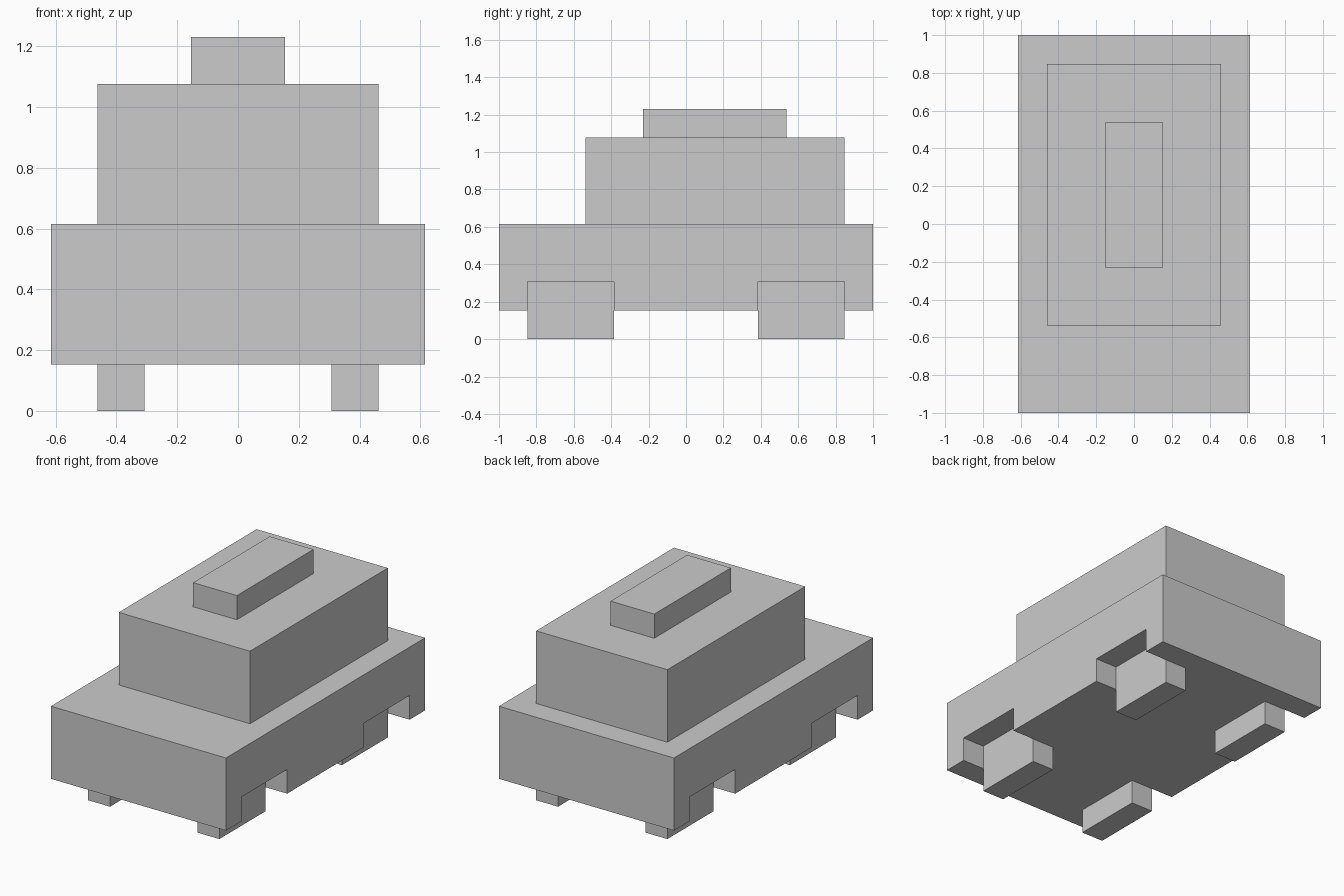
import bpy

if "Cube" in bpy.data.objects:
    bpy.data.objects.remove(bpy.data.objects["Cube"])

U = 2 / 13  # the model sits on a regular block grid, 13 blocks long


def box(name, x, y, z):
    """Box from (min, max) ranges given in grid blocks."""
    bpy.ops.mesh.primitive_cube_add(size=1)
    ob = bpy.context.object
    ob.name = ob.data.name = name
    ob.location = [(r[0] + r[1]) / 2 * U for r in (x, y, z)]
    ob.scale = [(r[1] - r[0]) * U for r in (x, y, z)]
    bpy.ops.object.transform_apply(location=True, rotation=False, scale=True)
    return ob


def span(sign, a, b):
    return tuple(sorted((sign * a, sign * b)))


# Stacked car body, cabin and roof block
body = box("body", (-4, 4), (-6.5, 6.5), (1, 4))
box("cabin", (-3, 3), (-3.5, 5.5), (4, 7))
box("roof_block", (-1, 1), (-1.5, 3.5), (7, 8))

# Four inset wheels, each in an arch cut from the side of the body
for sx, side in ((-1, "left"), (1, "right")):
    for sy, end in ((-1, "front"), (1, "back")):
        y = span(sy, 2.5, 5.5)
        box(f"{end}_{side}_wheel", span(sx, 2, 3), y, (0, 2))
        cutter = box("arch_cutter", span(sx, 2.5, 5), y, (0, 2))
        cutter.hide_render = True
        mod = body.modifiers.new("arch", 'BOOLEAN')
        mod.operation = 'DIFFERENCE'
        mod.solver = 'EXACT'
        mod.object = cutter
        bpy.context.view_layer.objects.active = body
        bpy.ops.object.modifier_apply(modifier=mod.name)
        bpy.data.objects.remove(cutter)
